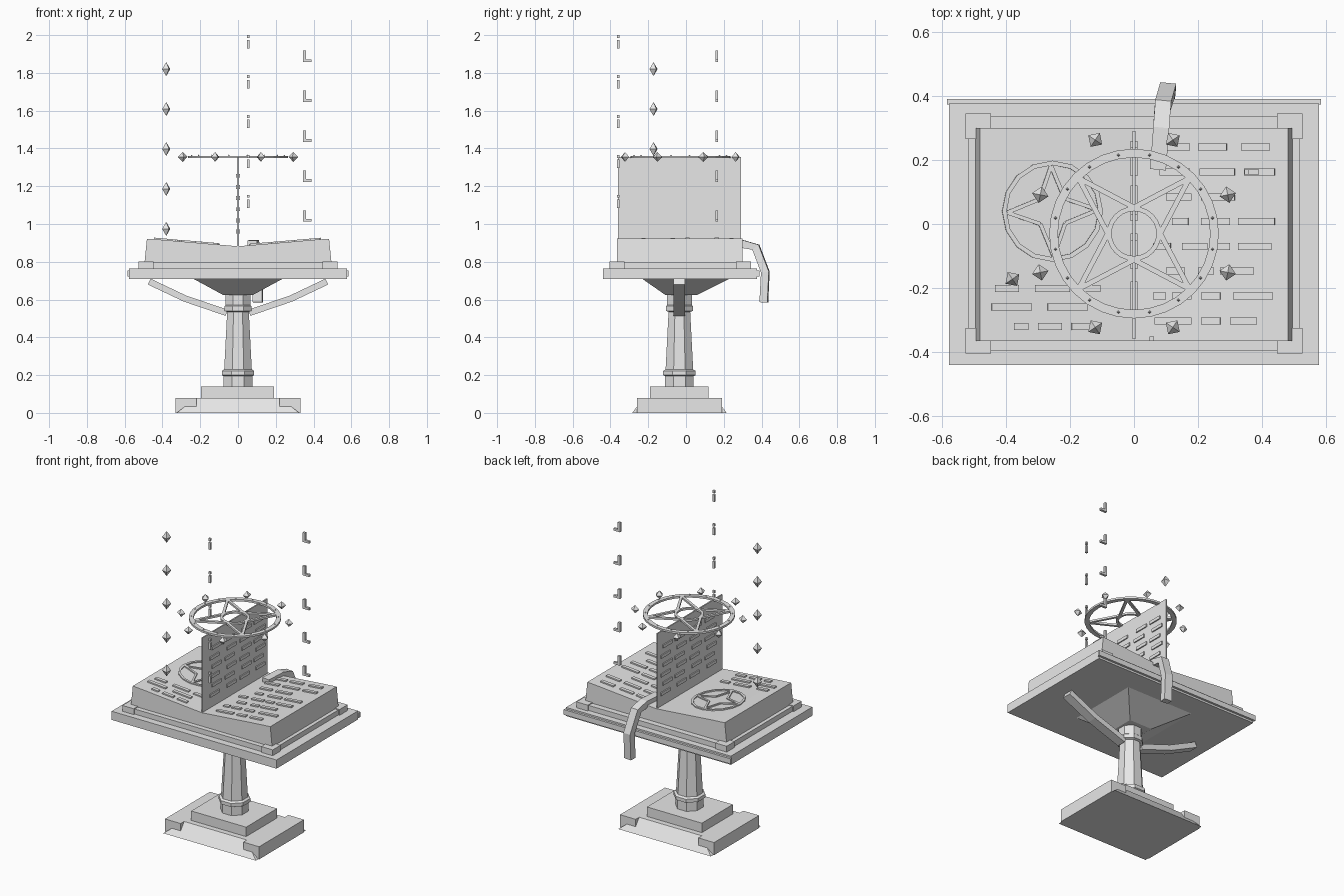
import bpy, bmesh, math
from mathutils import Vector, Matrix

if "Cube" in bpy.data.objects:
    bpy.data.objects.remove(bpy.data.objects["Cube"])

stone = bpy.data.materials.new("light_grey")
stone.diffuse_color = (0.8, 0.8, 0.8, 1)
stone.use_nodes = True
stone.node_tree.nodes["Principled BSDF"].inputs["Base Color"].default_value = stone.diffuse_color


def finish(name, bm):
    bmesh.ops.recalc_face_normals(bm, faces=bm.faces)
    me = bpy.data.meshes.new(name)
    bm.to_mesh(me)
    bm.free()
    me.materials.append(stone)
    ob = bpy.data.objects.new(name, me)
    bpy.context.collection.objects.link(ob)
    return ob


def loft(bm, loops, closed=False):
    """Skin equal-length loops; cap the ends or close into a ring."""
    rows = [[bm.verts.new(p) for p in l] for l in loops]
    n = len(rows[0])
    pairs = list(zip(rows, rows[1:]))
    if closed:
        pairs.append((rows[-1], rows[0]))
    else:
        bm.faces.new(rows[0])
        bm.faces.new(rows[-1])
    for a, b in pairs:
        for i in range(n):
            j = (i + 1) % n
            bm.faces.new((a[i], a[j], b[j], b[i]))


def rect(x0, x1, y0, y1, z):
    return [(x0, y0, z), (x1, y0, z), (x1, y1, z), (x0, y1, z)]


def box(bm, x0, x1, y0, y1, z0, z1):
    loft(bm, [rect(x0, x1, y0, y1, z0), rect(x0, x1, y0, y1, z1)])


def boxes(name, *dims):
    bm = bmesh.new()
    for d in dims:
        box(bm, *d)
    return finish(name, bm)


def sweep(bm, pts, side, w, t):
    """Rectangular strip along a path; side is the width direction."""
    pts = [Vector(p) for p in pts]
    side = Vector(side).normalized()
    loops = []
    for i, p in enumerate(pts):
        d = (pts[min(i + 1, len(pts) - 1)] - pts[max(i - 1, 0)]).normalized()
        up = d.cross(side).normalized() * t / 2
        s = side * w / 2
        loops.append([p - s - up, p + s - up, p + s + up, p - s + up])
    loft(bm, loops)


def circle(r, n, z=0, cy=0, turn=0):
    return [(r * math.cos(turn + i * math.tau / n),
             cy + r * math.sin(turn + i * math.tau / n), z) for i in range(n)]


def flat_ring(bm, ro, ri, n, t):
    loft(bm, [circle(ro, n, -t / 2), circle(ro, n, t / 2),
              circle(ri, n, t / 2), circle(ri, n, -t / 2)], closed=True)


def star(bm, tip, inner, turn, w, t):
    """Four-pointed star outline made of flat bars."""
    pts = [Vector(((tip, inner)[i % 2] * math.cos(turn + i * math.pi / 4),
                   (tip, inner)[i % 2] * math.sin(turn + i * math.pi / 4), 0)) for i in range(8)]
    for i in range(8):
        a, b = pts[i], pts[(i + 1) % 8]
        sweep(bm, [a, b], (b - a).cross(Vector((0, 0, 1))), w, t)


def diamond(bm, c, r, h, turn=0):
    x, y, z = c
    mid = [bm.verts.new((x + px, y + py, z)) for px, py, _ in circle(r, 4, turn=turn)]
    for e in (-h, h):
        v = bm.verts.new((x, y, z + e))
        for i in range(4):
            bm.faces.new((mid[i], mid[(i + 1) % 4], v))


CY = -0.035  # pedestal centre line

# Foot: corner blocks with a sloped middle at front and back
boxes("foot_ends", (-0.33, -0.22, CY - 0.225, CY + 0.225, 0, 0.08),
      (0.22, 0.33, CY - 0.225, CY + 0.225, 0, 0.08))
bm = bmesh.new()
loft(bm, [rect(-0.325, 0.325, CY - 0.25, CY + 0.25, 0),
          rect(-0.22, 0.22, CY - 0.19, CY + 0.19, 0.08)])
finish("foot_slope", bm)
boxes("foot_step", (-0.195, 0.19, CY - 0.155, CY + 0.155, 0.08, 0.14))

# Octagonal column with two collars
profile = [(0.082, 0.14), (0.082, 0.195), (0.093, 0.2), (0.093, 0.222), (0.079, 0.23),
           (0.062, 0.535), (0.077, 0.54), (0.077, 0.565), (0.071, 0.57), (0.071, 0.63)]
bm = bmesh.new()
loft(bm, [circle(r, 8, z, CY, math.pi / 8) for r, z in profile])
finish("column", bm)

# Flared support and side braces below the board
bm = bmesh.new()
loft(bm, [rect(-0.08, 0.08, -0.11, 0.06, 0.625), rect(-0.24, 0.24, -0.235, 0.235, 0.712)])
finish("support_flare", bm)
bm = bmesh.new()
for s in (-1, 1):
    sweep(bm, [(s * 0.06, CY, 0.53), (s * 0.28, CY, 0.605), (s * 0.47, CY, 0.695)],
          (0, 1, 0), 0.06, 0.034)
finish("braces", bm)

# Board with a raised back lip
boxes("board", (-0.578, 0.578, -0.44, 0.376, 0.71, 0.765))
boxes("board_lip", (-0.585, 0.585, 0.374, 0.39, 0.722, 0.755))

# Book cover with corner guards
boxes("cover", (-0.518, 0.518, -0.396, 0.336, 0.765, 0.797))
boxes("cover_corners", *[(x, x + 0.08, y, y + 0.08, 0.765, 0.802)
                         for x in (-0.527, 0.447) for y in (-0.405, 0.265)])

# Page block, shallow V on top
outline = [(-0.495, 0.795), (0.495, 0.795), (0.482, 0.922), (0.40, 0.916), (0, 0.882),
           (-0.40, 0.916), (-0.482, 0.922)]
bm = bmesh.new()
loft(bm, [[(x, y, z) for x, z in outline] for y in (-0.365, 0.3)])
finish("page_block", bm)


def page_z(x):
    return 0.882 + 0.085 * abs(x)


# Raised text bars on both open pages
right_rows = [
    (0.24, (0.10, 0.175), (0.20, 0.29), (0.335, 0.425)),
    (0.163, (0.08, 0.175), (0.205, 0.315), (0.345, 0.44)),
    (0.085, (0.10, 0.18), (0.21, 0.315)),
    (0.008, (0.12, 0.17), (0.21, 0.30), (0.325, 0.44)),
    (-0.07, (0.06, 0.115), (0.15, 0.23), (0.25, 0.30), (0.325, 0.43)),
    (-0.147, (0.10, 0.16), (0.20, 0.25), (0.27, 0.375)),
    (-0.225, (0.06, 0.10), (0.12, 0.18), (0.21, 0.27), (0.31, 0.435)),
    (-0.303, (0.065, 0.18), (0.21, 0.27), (0.30, 0.385))]
left_rows = [
    (-0.202, (-0.435, -0.36), (-0.31, -0.20), (-0.165, -0.105)),
    (-0.26, (-0.445, -0.32), (-0.27, -0.145)),
    (-0.32, (-0.375, -0.33), (-0.30, -0.225), (-0.195, -0.13))]
bm = bmesh.new()
for y, *bars in right_rows + left_rows:
    for a, b in bars:
        sweep(bm, [(a, y, page_z(a)), (b, y, page_z(b))], (0, 1, 0), 0.022, 0.016)
finish("page_text", bm)

# Star symbol on the left page
bm = bmesh.new()
flat_ring(bm, 0.158, 0.144, 16, 0.014)
star(bm, 0.142, 0.055, 0.03, 0.012, 0.014)
sym = finish("page_symbol", bm)
sym.matrix_world = (Matrix.Translation((-0.255, 0.04, page_z(0.255)))
                    @ Matrix.Rotation(math.atan(0.085), 4, 'Y'))

# Upright page with text bars on both sides
boxes("upright_page", (-0.004, 0.004, -0.36, 0.29, 0.88, 1.355))
bm = bmesh.new()
for k in range(6):
    z = 0.96 + 0.059 * k
    for j, y in enumerate((-0.29, -0.14, 0.01, 0.15)):
        shift = 0.02 * ((k + j) % 2)
        box(bm, -0.011, 0.011, y + shift, y + 0.09 + shift, z - 0.01, z + 0.01)
finish("upright_text", bm)

# Ribbon bookmark hanging over the back
bm = bmesh.new()
sweep(bm, [(0.075, 0.17, 0.892), (0.085, 0.30, 0.894), (0.09, 0.37, 0.877),
           (0.105, 0.42, 0.745), (0.105, 0.412, 0.585)], (1, -0.1, 0), 0.05, 0.042)
finish("ribbon", bm)

# Floating wheel with hub, star and small studs
bm = bmesh.new()
flat_ring(bm, 0.265, 0.238, 32, 0.012)
flat_ring(bm, 0.085, 0.07, 24, 0.012)
star(bm, 0.245, 0.082, math.pi / 4, 0.016, 0.012)
for i in range(16):
    a = (i + 0.5) * math.tau / 16
    diamond(bm, (0.25 * math.cos(a), 0.25 * math.sin(a), 0.005), 0.006, 0.007)
finish("floating_wheel", bm).location = (0, -0.03, 1.355)
bm = bmesh.new()
for i in range(8):
    a = (i + 0.5) * math.tau / 8
    diamond(bm, (0.317 * math.cos(a), -0.03 + 0.317 * math.sin(a), 1.355), 0.026, 0.026, a / 2)
finish("wheel_crystals", bm)

# Three columns of floating runes
gems, dots, hooks = bmesh.new(), bmesh.new(), bmesh.new()
for k in range(5):
    d = -0.2115 * k
    diamond(gems, (-0.38, -0.172, 1.82 + d), 0.026, 0.037, 0.6)
    box(dots, 0.048, 0.062, -0.366, -0.352, 1.985 + d, 2.0 + d)
    box(dots, 0.048, 0.062, -0.366, -0.352, 1.93 + d, 1.975 + d)
    box(hooks, 0.345, 0.36, 0.155, 0.17, 1.858 + d, 1.918 + d)
    box(hooks, 0.36, 0.39, 0.155, 0.17, 1.858 + d, 1.872 + d)
finish("floating_gems", gems)
finish("floating_dot_runes", dots)
finish("floating_hook_runes", hooks)
